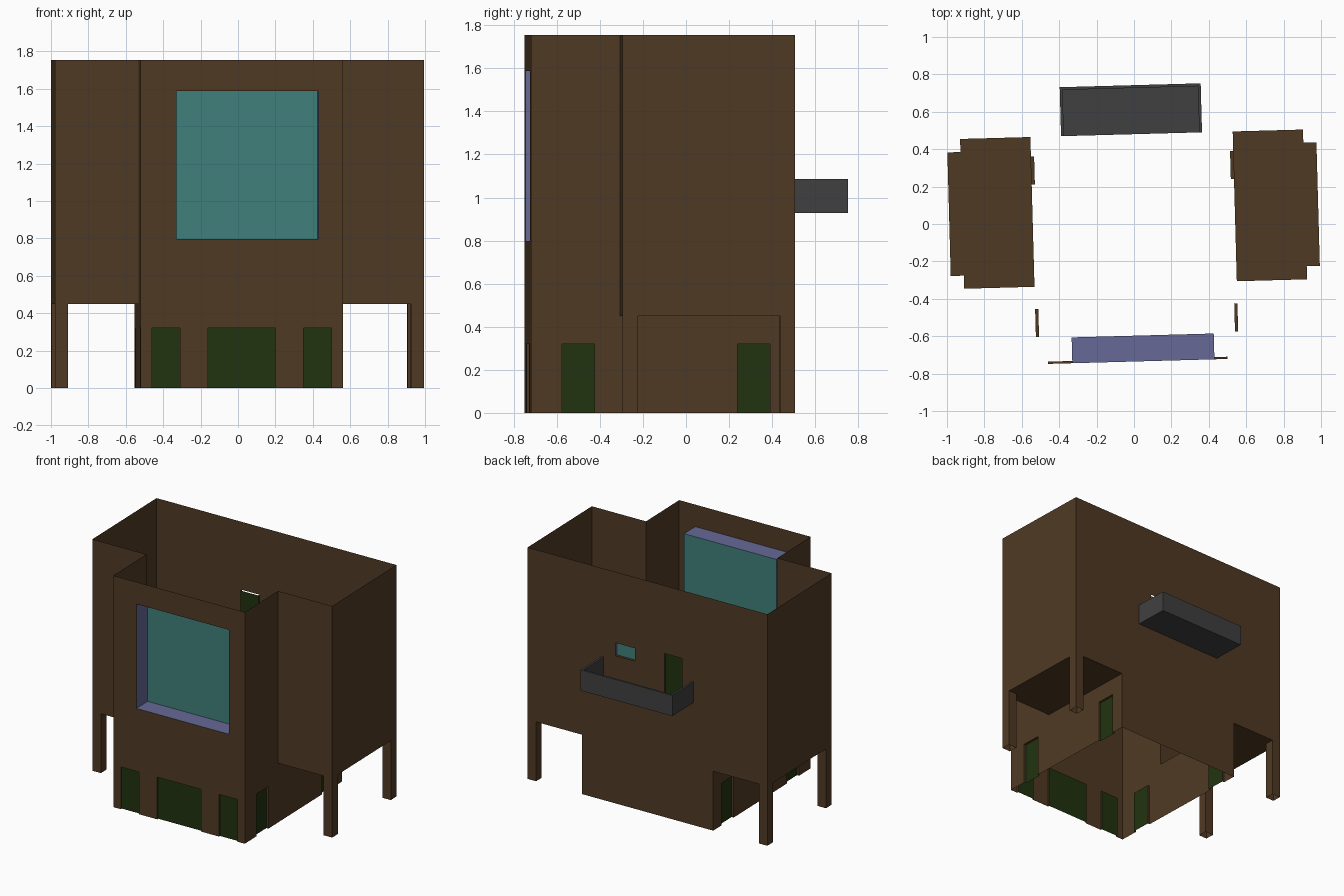
import bpy
from math import radians
from mathutils import Matrix, Vector

cube = bpy.data.objects.get("Cube")
if cube:
    bpy.data.objects.remove(cube, do_unlink=True)

TURN = Matrix.Rotation(radians(1.575), 4, 'Z')   # whole house is slightly turned
W, C = 0.987, 0.541                # half width of wings, of centre block
BACK, WING, FRONT = 0.48, -0.321, -0.735
TOP, FLOOR, LEG = 1.755, 0.45, 0.07


def material(name, color):
    m = bpy.data.materials.new(name)
    m.use_nodes = True
    m.diffuse_color = (*color, 1)
    bsdf = m.node_tree.nodes["Principled BSDF"]
    bsdf.inputs["Base Color"].default_value = (*color, 1)
    bsdf.inputs["Roughness"].default_value = 0.9
    return m


BROWN = material("brown wall", (0.08, 0.042, 0.017))
GREEN = material("dark green door", (0.015, 0.032, 0.005))
GLASS = material("teal glass", (0.051, 0.216, 0.198))
PURPLE = material("purple window frame", (0.133, 0.141, 0.305))
GREY = material("grey balcony", (0.051, 0.051, 0.051))


def build(name, mat, quads):
    verts = [v for q in quads for v in q]
    faces = [range(i, i + 4) for i in range(0, len(verts), 4)]
    me = bpy.data.meshes.new(name)
    me.from_pydata([TURN @ Vector(v) for v in verts], [], [tuple(f) for f in faces])
    me.materials.append(mat)
    ob = bpy.data.objects.new(name, me)
    bpy.context.collection.objects.link(ob)
    return ob


# Wall planes: (along, up, depth inward) -> position
def front_plane(y):
    return lambda u, v, d=0: (u, y + d, v)


def back_plane(u, v, d=0):
    return (u, BACK - d, v)


def side_plane(x):
    s = 1 if x > 0 else -1
    return lambda u, v, d=0: (x - s * d, u, v)


def floor_plane(u, v, d=0):
    return (u, v, FLOOR + d)


def quad(f, u0, u1, v0, v1, d=0):
    q = [Vector(f(u, v, d)) for u, v in ((u0, v0), (u1, v0), (u1, v1), (u0, v1))]
    inward = Vector(f(u0, v0, d + 1)) - q[0]
    if (q[1] - q[0]).cross(q[3] - q[0]).dot(inward) > 0:
        q.reverse()
    return q


def sheet(name, f, u0, u1, v0, v1, holes=()):
    """Flat wall with rectangular openings."""
    us = sorted({u0, u1, *(h[0] for h in holes), *(h[1] for h in holes)})
    vs = sorted({v0, v1, *(h[2] for h in holes), *(h[3] for h in holes)})
    quads = []
    for a, b in zip(us, us[1:]):
        for c, e in zip(vs, vs[1:]):
            mu, mv = (a + b) / 2, (c + e) / 2
            if not any(h[0] < mu < h[1] and h[2] < mv < h[3] for h in holes):
                quads.append(quad(f, a, b, c, e))
    build(name, BROWN, quads)


def recess(name, f, hole, depth, panel, frame, lintel=True, sill=False):
    """Panel set back in an opening, with its reveals."""
    u0, u1, v0, v1 = hole
    build(name, panel, [quad(f, u0, u1, v0, v1, depth)])
    strips = [((u0, v1), (u0, v0)), ((u1, v0), (u1, v1))]
    if lintel:
        strips.append(((u1, v1), (u0, v1)))
    if sill:
        strips.append(((u0, v0), (u1, v0)))
    build(name + "_reveal", frame,
          [[f(*a), f(*b), f(*b, depth), f(*a, depth)] for a, b in strips])


# Front wall with three doors and the big bay window
doors = {"front_door_right": (-0.48, -0.33, 0, 0.32),
         "front_door_middle": (-0.18, 0.18, 0, 0.32),
         "front_door_left": (0.33, 0.48, 0, 0.32)}
window = (-0.35, 0.41, 0.797, 1.588)
f = front_plane(FRONT)
sheet("front_wall", f, -C, C, 0, TOP, [*doors.values(), window])
for name, hole in doors.items():
    recess(name, f, hole, 0.012, GREEN, BROWN)
recess("front_window", f, window, 0.138, GLASS, PURPLE, sill=True)

# Back wall, open under the wings, with balcony door and small window
back_door = (-0.285, -0.14, 0.935, 1.24)
back_window = (0.105, 0.263, 1.12, 1.217)
sheet("back_wall", back_plane, -W, W, 0, TOP,
      [(-W, -C, 0, FLOOR), (C, W, 0, FLOOR), back_door, back_window])
recess("back_door", back_plane, back_door, 0.015, GREEN, BROWN, lintel=False)
recess("back_window", back_plane, back_window, 0.015, GLASS, PURPLE, lintel=False)

# Both sides: centre walls, wings, doors and legs
for s, side in ((1, "left"), (-1, "right")):
    f = side_plane(s * C)
    side_doors = [(-0.59, -0.44, 0, 0.32), (0.225, 0.375, 0, 0.32)]
    sheet(side + "_centre_wall", f, FRONT, BACK, 0, TOP,
          [*side_doors, (WING, BACK, FLOOR, TOP)])
    for label, hole in zip(("front", "rear"), side_doors):
        recess(f"{side}_{label}_side_door", f, hole, 0.017, GREEN, BROWN)

    a, b = sorted((s * C, s * W))
    sheet(side + "_wing_wall", side_plane(s * W), WING, BACK, FLOOR, TOP)
    sheet(side + "_wing_front", front_plane(WING), a, b, FLOOR, TOP)
    x0, x1 = sorted((s * W, s * (W - LEG)))
    legs = [(x0, x1, WING, WING + LEG), (x0, x1, BACK - LEG, BACK)]
    sheet(side + "_wing_floor", floor_plane, a, b, WING, BACK, legs)
    for label, (p, q, r, t) in zip(("front", "rear"), legs):
        ring = [(p, r), (q, r), (q, t), (p, t)]
        build(f"{side}_{label}_leg", BROWN,
              [[(*m, 0), (*n, 0), (*n, FLOOR), (*m, FLOOR)]
               for m, n in zip(ring, ring[1:] + ring[:1])])


# Balcony: floor slab and three parapets
def box(name, mat, x0, x1, y0, y1, z0, z1):
    bpy.ops.mesh.primitive_cube_add(size=1)
    ob = bpy.context.object
    ob.name = name
    place = Matrix.Translation(((x0 + x1) / 2, (y0 + y1) / 2, (z0 + z1) / 2))
    ob.data.transform(TURN @ place @ Matrix.Diagonal((x1 - x0, y1 - y0, z1 - z0, 1)))
    ob.data.materials.append(mat)


BX, BY, T = 0.377, 0.742, 0.015
box("balcony_floor", GREY, -BX + T, BX - T, BACK, BY - T, 0.928, 0.938)
box("balcony_back_parapet", GREY, -BX, BX, BY - T, BY, 0.928, 1.085)
box("balcony_left_parapet", GREY, BX - T, BX, BACK, BY - T, 0.928, 1.085)
box("balcony_right_parapet", GREY, -BX, -BX + T, BACK, BY - T, 0.928, 1.085)
